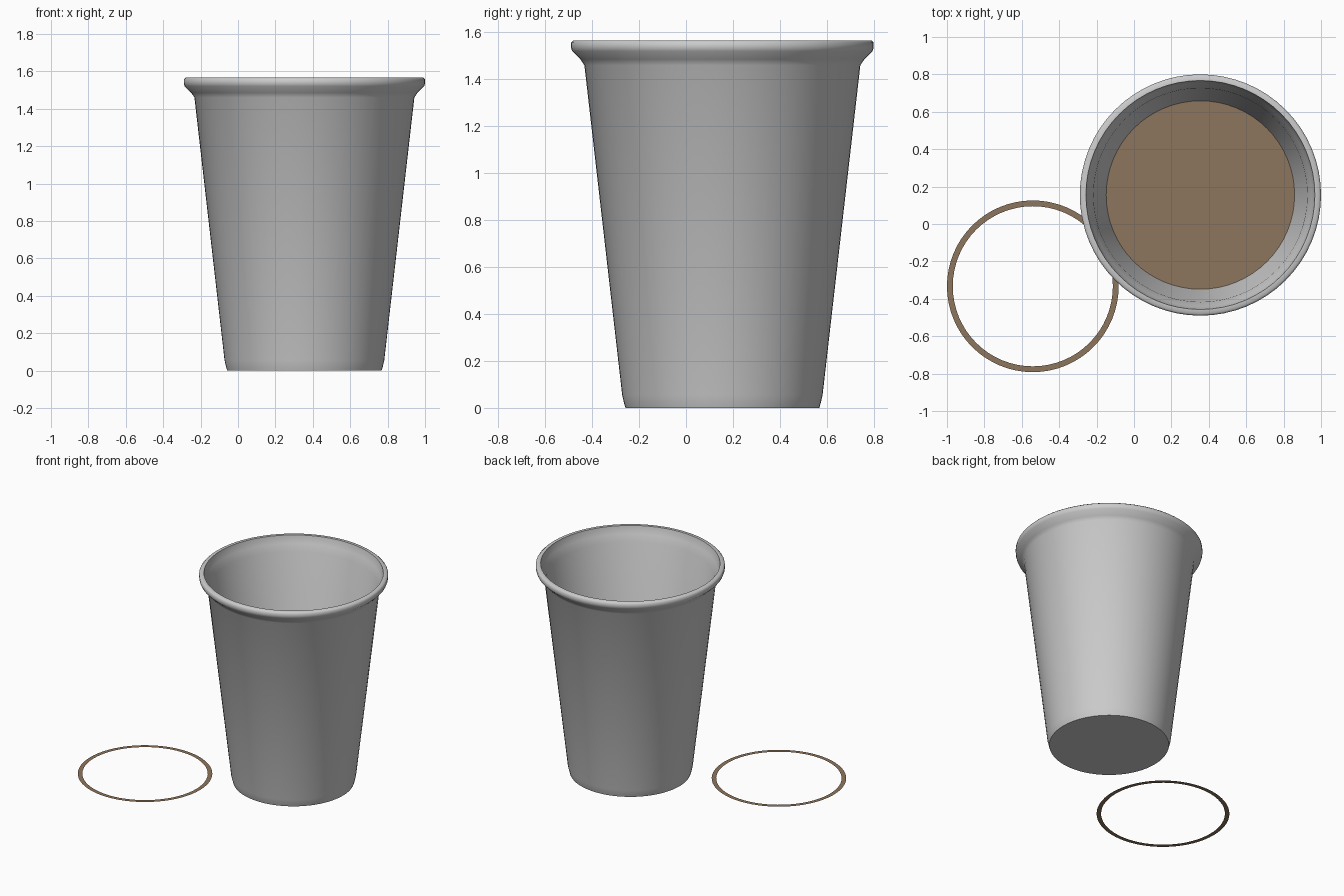
import bpy, bmesh, math

if "Cube" in bpy.data.objects:
    bpy.data.objects.remove(bpy.data.objects["Cube"])

SIDES = 64
CUP_X, CUP_Y = 0.355, 0.155


def spin(name, profile, loc, color=None, cap_start=False, cap_end=False):
    """Revolve an (r, z) profile around z, optionally capping its ends."""
    bm = bmesh.new()
    rings = []
    for r, z in profile:
        rings.append([bm.verts.new((r * math.cos(2 * math.pi * i / SIDES),
                                    r * math.sin(2 * math.pi * i / SIDES), z))
                      for i in range(SIDES)])
    for a, b in zip(rings, rings[1:]):
        for i in range(SIDES):
            j = (i + 1) % SIDES
            bm.faces.new((a[i], a[j], b[j], b[i]))
    if cap_start:
        bm.faces.new(rings[0][::-1])
    if cap_end:
        bm.faces.new(rings[-1])
    mesh = bpy.data.meshes.new(name)
    bm.to_mesh(mesh)
    bm.free()
    ob = bpy.data.objects.new(name, mesh)
    ob.location = loc
    bpy.context.collection.objects.link(ob)
    if color:
        mat = bpy.data.materials.new(name + "_brown")
        mat.diffuse_color = color
        mat.use_nodes = True
        mat.node_tree.nodes["Principled BSDF"].inputs["Base Color"].default_value = mat.diffuse_color
        mesh.materials.append(mat)
    bpy.ops.object.select_all(action='DESELECT')
    ob.select_set(True)
    bpy.context.view_layer.objects.active = ob
    bpy.ops.object.shade_smooth_by_angle(angle=math.radians(50))
    return ob


COFFEE = (0.27, 0.18, 0.11, 1)

# Paper cup: outer wall, flared rim, then inner wall down to the floor
spin("cup", [
    (0.413, 0.0), (0.419, 0.02), (0.427, 0.055),
    (0.588, 1.46), (0.605, 1.485), (0.64, 1.52), (0.645, 1.535), (0.645, 1.557),
    (0.635, 1.566), (0.612, 1.566),
    (0.608, 1.545), (0.596, 1.51), (0.572, 1.46),
    (0.412, 0.055), (0.40, 0.02),
], (CUP_X, CUP_Y, 0), cap_start=True, cap_end=True)

# Coffee surface inside the cup
spin("coffee", [(0.504, 0.0)], (CUP_X, CUP_Y, 0.86), COFFEE, cap_end=True)

# Flat ring stain beside the cup
spin("coffee_ring_stain", [(0.459, 0.0), (0.428, 0.0)], (-0.541, -0.333, 0.001), COFFEE)
